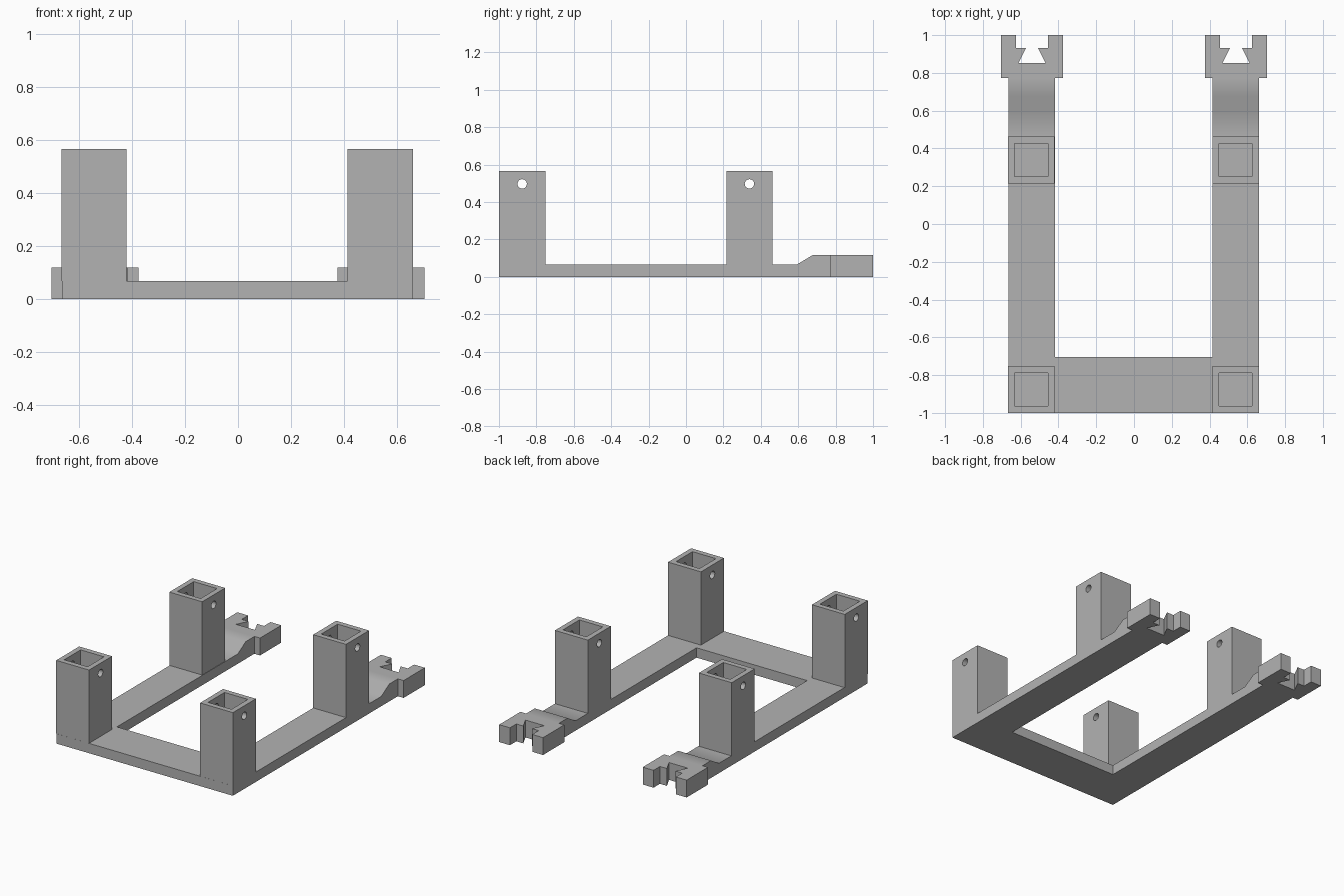
import bpy
import bmesh
import math
from mathutils import Matrix, Vector

cube = bpy.data.objects.get("Cube")
if cube:
    bpy.data.objects.remove(cube, do_unlink=True)

grey = bpy.data.materials.new("plain grey")
grey.use_nodes = True
GREY = (0.45, 0.45, 0.45, 1)
grey.diffuse_color = GREY
grey.node_tree.nodes["Principled BSDF"].inputs["Base Color"].default_value = GREY


def make_object(name, bm):
    bmesh.ops.recalc_face_normals(bm, faces=bm.faces[:])
    mesh = bpy.data.meshes.new(name)
    bm.to_mesh(mesh)
    bm.free()
    obj = bpy.data.objects.new(name, mesh)
    bpy.context.collection.objects.link(obj)
    mesh.materials.append(grey)
    return obj


def prism(name, points, offset):
    """Extrude a flat outline of 3D points along the offset."""
    bm = bmesh.new()
    face = bm.faces.new([bm.verts.new(p) for p in points])
    result = bmesh.ops.extrude_face_region(bm, geom=[face], use_keep_orig=True)
    new_verts = [g for g in result["geom"] if isinstance(g, bmesh.types.BMVert)]
    bmesh.ops.translate(bm, verts=new_verts, vec=Vector(offset))
    return make_object(name, bm)


def box(name, x0, x1, y0, y1, z0, z1):
    outline = [(x0, y0, z0), (x1, y0, z0), (x1, y1, z0), (x0, y1, z0)]
    return prism(name, outline, (0, 0, z1 - z0))


def combine(target, other, operation):
    """Apply a boolean and discard the second object."""
    mod = target.modifiers.new("combine", "BOOLEAN")
    mod.operation = operation
    mod.solver = "EXACT"
    mod.object = other
    bpy.context.view_layer.objects.active = target
    bpy.ops.object.modifier_apply(modifier=mod.name)
    bpy.data.objects.remove(other, do_unlink=True)


BASE, RAISED, TOP = 0.067, 0.118, 0.565
WIDTH = 0.247
SIDES = {"right": -0.541, "left": 0.538}

# Base frame: front crossbar joined to two rails
frame = box("base_frame", SIDES["right"], SIDES["left"], -1, -0.705, 0, BASE)
rail_profile = [(-1, 0), (0.8, 0), (0.8, RAISED), (0.68, RAISED),
                (0.595, BASE), (0.462, BASE), (-1, BASE)]

# Half outline of the clip with its dovetail slot
clip_half = [(0.165, 0.772), (0.165, 1), (0.084, 1), (0.084, 0.931),
             (0.032, 0.931), (0.071, 0.852)]

for side, cx in SIDES.items():
    rail = prism("rail", [(cx - WIDTH / 2, y, z) for y, z in rail_profile],
                 (WIDTH, 0, 0))
    combine(frame, rail, "UNION")
    clip_x = math.copysign(0.54, cx)
    outline = clip_half + [(-x, y) for x, y in reversed(clip_half)]
    clip = prism("clip", [(clip_x + x, y, 0) for x, y in outline],
                 (0, 0, RAISED))
    combine(frame, clip, "UNION")

# Hollow square posts with a pin hole across each
for side, cx in SIDES.items():
    post_x = cx - 0.003 if side == "right" else cx
    for place, cy in (("front", -0.876), ("back", 0.339)):
        h = WIDTH / 2
        post = box(f"{place}_{side}_post", post_x - h, post_x + h,
                   cy - h, cy + h, BASE, TOP)
        s = 0.088
        socket = box("socket", post_x - s, post_x + s, cy - s, cy + s,
                     BASE + 0.002, TOP + 0.1)
        combine(post, socket, "DIFFERENCE")
        bm = bmesh.new()
        bmesh.ops.create_cone(
            bm, cap_ends=True, segments=32, radius1=0.025, radius2=0.025,
            depth=0.5, matrix=Matrix.Translation((post_x, cy, 0.497))
            @ Matrix.Rotation(math.pi / 2, 4, "Y"))
        combine(post, make_object("pin_hole", bm), "DIFFERENCE")

# Smooth the gentle ramps and round holes, keep corners sharp
bpy.ops.object.select_all(action="DESELECT")
for obj in bpy.context.scene.objects:
    if obj.type == "MESH":
        obj.select_set(True)
bpy.context.view_layer.objects.active = frame
bpy.ops.object.shade_smooth_by_angle(angle=math.radians(33))
